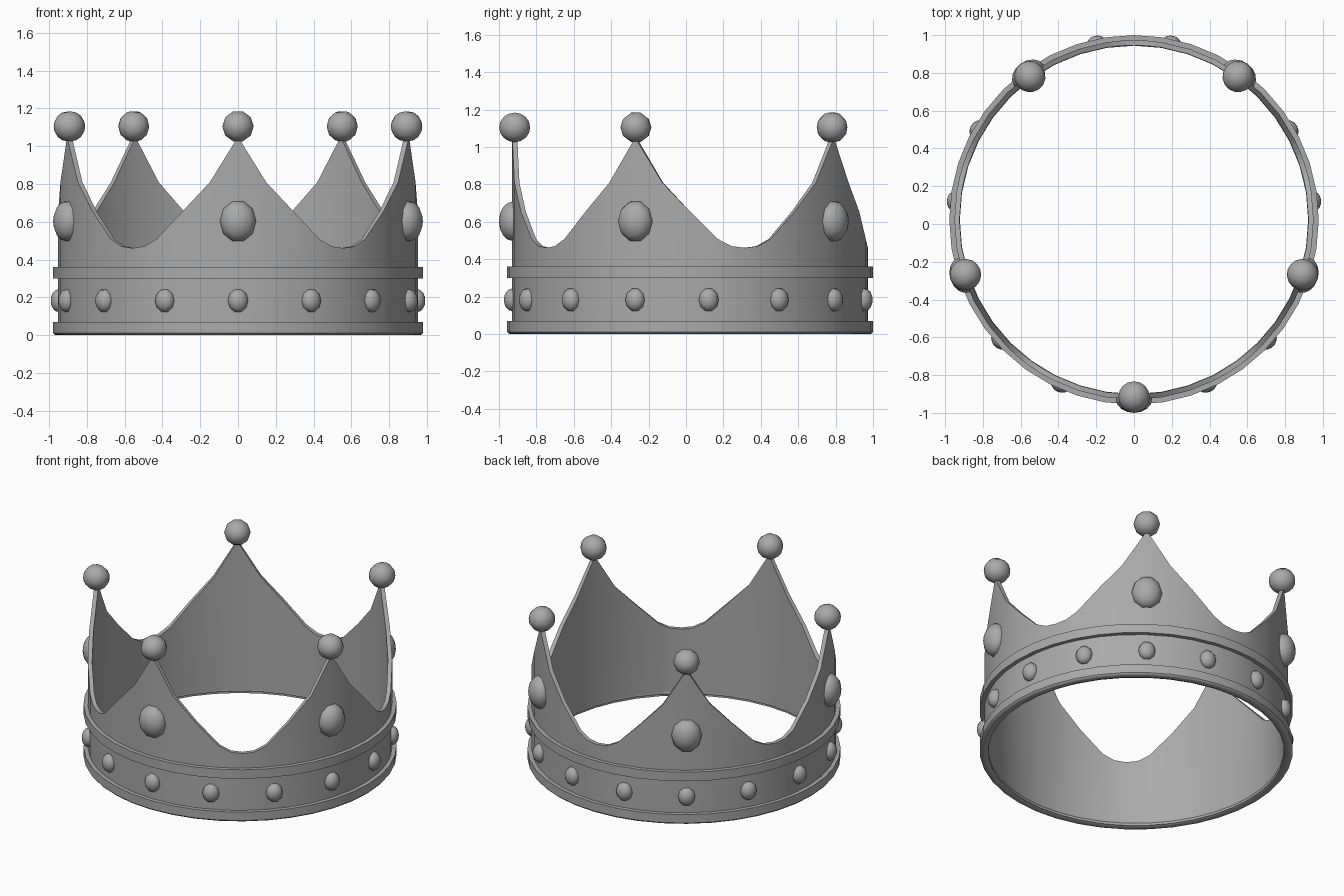
import bpy, bmesh
from math import sin, cos, radians
from mathutils import Matrix

if "Cube" in bpy.data.objects:
    bpy.data.objects.remove(bpy.data.objects["Cube"])

CY = 0.022          # ring centre in y
WALL_OUT, WALL_IN = 0.951, 0.924

metal = bpy.data.materials.new("dark_metal")
metal.diffuse_color = (0.4, 0.4, 0.4, 1)
metal.use_nodes = True
metal.node_tree.nodes["Principled BSDF"].inputs["Base Color"].default_value = metal.diffuse_color


def finish(name, bm, angle=35):
    me = bpy.data.meshes.new(name)
    bm.to_mesh(me)
    bm.free()
    me.materials.append(metal)
    ob = bpy.data.objects.new(name, me)
    bpy.context.collection.objects.link(ob)
    bpy.ops.object.select_all(action='DESELECT')
    ob.select_set(True)
    bpy.context.view_layer.objects.active = ob
    bpy.ops.object.shade_smooth_by_angle(angle=radians(angle))
    return ob


def polar(deg, r, z):
    # angle 0 is the front (-y)
    a = radians(deg)
    return (r * sin(a), CY - r * cos(a), z)


def ring(name, angles, section):
    # sweep a closed (radius, z) section, given per angle, around the crown
    bm = bmesh.new()
    loops = [[bm.verts.new(polar(a, r, z)) for r, z in section(a)] for a in angles]
    n = len(loops[0])
    for i, cur in enumerate(loops):
        nxt = loops[(i + 1) % len(loops)]
        for k in range(n):
            m = (k + 1) % n
            bm.faces.new((cur[k], nxt[k], nxt[m], cur[m]))
    bmesh.ops.recalc_face_normals(bm, faces=bm.faces)
    return finish(name, bm)


def stone(name, deg, r, z, size, embedded=True):
    # ten-sided stretched sphere with its pole facing outwards;
    # size = (tangential, radial, vertical)
    bm = bmesh.new()
    turn = Matrix.Rotation(radians(90), 4, 'X') @ Matrix.Rotation(radians(90), 4, 'Z')
    bmesh.ops.create_uvsphere(bm, u_segments=10, v_segments=8, radius=1, matrix=turn)
    bmesh.ops.scale(bm, vec=size, verts=bm.verts)
    if embedded:    # drop the part that would show inside the crown
        bmesh.ops.bisect_plane(bm, geom=bm.verts[:] + bm.edges[:] + bm.faces[:],
                               plane_co=(0, 0.012, 0), plane_no=(0, 1, 0),
                               clear_outer=True)
    ob = finish(name, bm, 60)
    ob.location = polar(deg, r, z)
    ob.rotation_euler.z = radians(deg)
    return ob


# pointed wall: half a spike outline as degrees from the tip -> height
half = {0: 1.05, 9: 0.81, 18: 0.655, 27: 0.508, 31.5: 0.47, 36: 0.461}
steps = sorted([-d for d in half if 0 < d < 36] + list(half))
wall_angles = [72 * s + d for s in range(5) for d in steps]


def wall_section(a):
    h = half[abs((a + 36) % 72 - 36)]
    return [(WALL_OUT, 0.005), (WALL_OUT, h), (WALL_IN, h), (WALL_IN, 0.005)]


ring("crown_wall", wall_angles, wall_section)

# raised bands
band_angles = [i * 9 for i in range(40)]
ring("lower_band", band_angles, lambda a: [
    (0.978, 0.012), (0.978, 0.070), (0.94, 0.070), (0.922, 0.02),
    (0.927, 0.006), (0.938, 0.0), (0.962, 0.0), (0.972, 0.004)])
ring("upper_band", band_angles, lambda a: [
    (0.978, 0.300), (0.978, 0.362), (0.94, 0.362), (0.94, 0.300)])

# tip balls and large gems, one per spike
for i in range(5):
    stone(f"tip_ball_{i + 1}", 72 * i, 0.938, 1.105, (0.083, 0.083, 0.083), False)
    stone(f"large_gem_{i + 1}", 72 * i, 0.948, 0.603, (0.096, 0.074, 0.111))

# small gems between the bands
for i in range(15):
    stone(f"small_gem_{i + 1}", 24 * i, 0.952, 0.183, (0.054, 0.044, 0.063))
